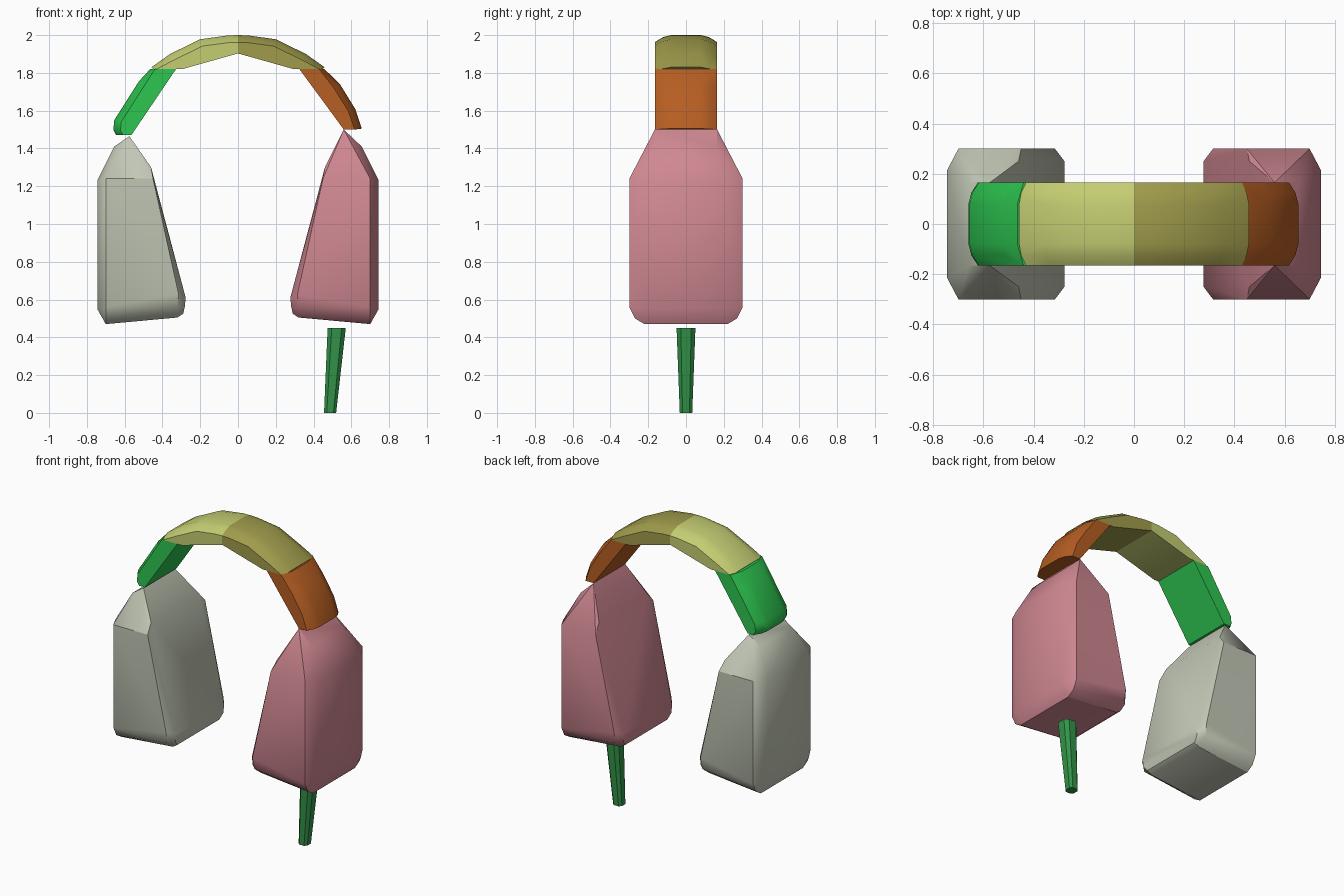
import bpy, bmesh, math

cube = bpy.data.objects.get("Cube")
if cube:
    bpy.data.objects.remove(cube, do_unlink=True)


def material(name, rgb):
    """Flat material from 0-255 sRGB values."""
    lin = [(c / 255 / 12.92) if c < 11 else ((c / 255 + 0.055) / 1.055) ** 2.4 for c in rgb]
    m = bpy.data.materials.new(name)
    m.use_nodes = True
    m.diffuse_color = (*lin, 1)
    bsdf = m.node_tree.nodes["Principled BSDF"]
    bsdf.inputs["Base Color"].default_value = (*lin, 1)
    bsdf.inputs["Roughness"].default_value = 0.8
    return m


def hull(name, points, mat, smooth=30):
    """Convex solid from (x, y, z) points."""
    bm = bmesh.new()
    for p in points:
        bm.verts.new(p)
    bmesh.ops.remove_doubles(bm, verts=bm.verts[:], dist=0.001)
    res = bmesh.ops.convex_hull(bm, input=bm.verts[:])
    inner = {v for v in res["geom_interior"] + res["geom_unused"]
             if isinstance(v, bmesh.types.BMVert)}
    bmesh.ops.delete(bm, geom=list(inner), context='VERTS')
    bmesh.ops.dissolve_limit(bm, angle_limit=math.radians(1),
                             verts=bm.verts[:], edges=bm.edges[:])
    bmesh.ops.recalc_face_normals(bm, faces=bm.faces[:])
    me = bpy.data.meshes.new(name)
    bm.to_mesh(me)
    bm.free()
    me.materials.append(mat)
    ob = bpy.data.objects.new(name, me)
    bpy.context.collection.objects.link(ob)
    bpy.ops.object.select_all(action='DESELECT')
    ob.select_set(True)
    bpy.context.view_layer.objects.active = ob
    bpy.ops.object.shade_smooth_by_angle(angle=math.radians(smooth))
    return ob


def both_sides(points):
    """Mirror (x, half_width, z) points across y = 0."""
    return [(x, s * w, z) for x, w, z in points for s in (-1, 1)]


def ear_cup(name, side, peak, mat):
    """Tapered cup with rounded lower corners and a ridge on top."""
    pts = [
        # outer face
        (0.745, 0.215, 0.55), (0.745, 0.215, 1.23),
        # front and back faces
        (0.70, 0.30, 1.24), (0.70, 0.30, 0.56), (0.45, 0.30, 1.24),
        (0.315, 0.30, 0.63), (0.32, 0.285, 0.555),
        # underside
        (0.70, 0.22, 0.47), (0.70, 0.27, 0.50),
        (0.32, 0.22, 0.505), (0.29, 0.22, 0.525),
        # inner face
        (0.277, 0.25, 0.61), (0.282, 0.25, 0.56), (0.46, 0.25, 1.30),
        # shoulder and top ridge
        (0.655, 0.165, 1.41), (peak[0], 0.165, peak[1]),
    ]
    hull(name, both_sides([(side * x, w, z) for x, w, z in pts]), mat)


def band_segment(name, side, outer, inner, mat):
    """Piece of the headband: flat inside, crowned outside."""
    floor = min(z for _, z in outer + inner)
    pts = [(x, 0.165, z) for x, z in inner]
    for x, z in outer:
        dx, dz = -x, 1.4 - z
        d = math.hypot(dx, dz)
        for inset, w in ((0, 0.08), (0.012, 0.125), (0.038, 0.165)):
            pts.append((x + dx / d * inset, w, max(floor, z + dz / d * inset)))
    hull(name, both_sides([(side * x, w, z) for x, w, z in pts]), mat)


grey = material("Warm grey", (194, 199, 181))
pink = material("Dusty pink", (208, 136, 146))
bright_green = material("Bright green", (45, 198, 80))
rust = material("Rust orange", (182, 94, 34))
light_olive = material("Light olive", (196, 205, 114))
olive = material("Olive", (160, 156, 76))
dark_green = material("Dark green", (50, 148, 72))

# Ear cups
ear_cup("right_ear_cup", -1, (0.575, 1.465), grey)
ear_cup("left_ear_cup", 1, (0.56, 1.50), pink)

# Top of the headband, in two halves
top_outer = [(0, 2.0), (0.055, 1.998), (0.20, 1.978), (0.36, 1.90), (0.458, 1.83)]
top_inner = [(0, 1.903), (0.295, 1.82), (0.42, 1.82)]
band_segment("headband_top_right", -1, top_outer, top_inner, light_olive)
band_segment("headband_top_left", 1, top_outer, top_inner, olive)

# Lower arms of the headband
band_segment("headband_arm_right", -1,
             [(0.465, 1.82), (0.525, 1.755), (0.655, 1.55), (0.66, 1.50), (0.645, 1.47)],
             [(0.328, 1.82), (0.565, 1.47), (0.44, 1.82)], bright_green)
band_segment("headband_arm_left", 1,
             [(0.458, 1.82), (0.54, 1.74), (0.62, 1.61), (0.655, 1.505)],
             [(0.325, 1.82), (0.56, 1.50), (0.43, 1.82)], rust)

# Tapered cable stub below the left cup
stub = []
for z, cx, rx, ry in ((0.45, 0.5225, 0.048, 0.050), (0.0, 0.4875, 0.032, 0.033)):
    for a, b in ((1, 0.55), (0.55, 1)):
        for sx in (-1, 1):
            for sy in (-1, 1):
                stub.append((cx + sx * a * rx, sy * b * ry, z))
hull("cable_stub", stub, dark_green)
